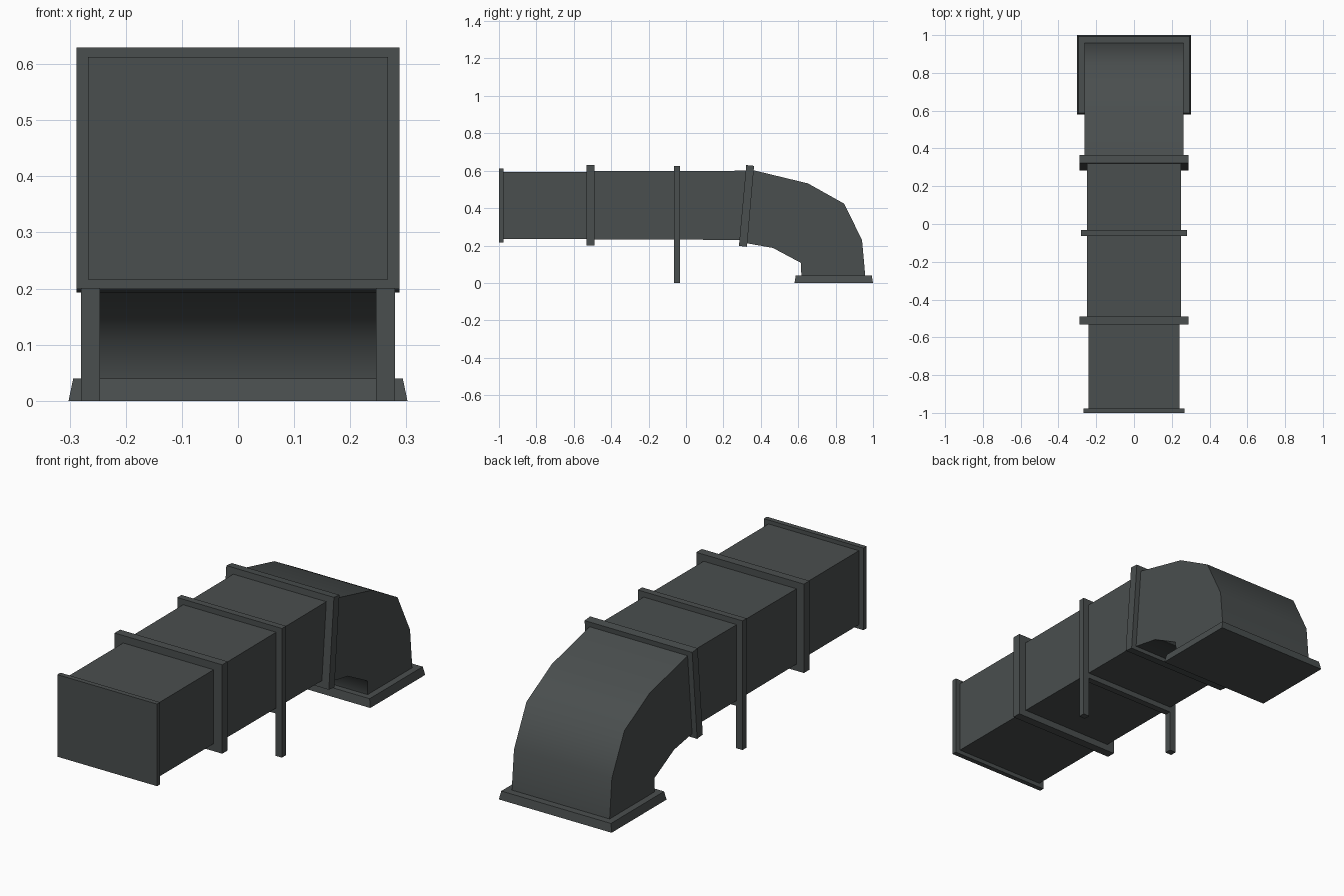
import bpy, bmesh, math

if "Cube" in bpy.data.objects:
    bpy.data.objects.remove(bpy.data.objects["Cube"])

metal = bpy.data.materials.new("dark grey metal")
metal.diffuse_color = (0.068, 0.077, 0.077, 1)
metal.use_nodes = True
metal.node_tree.nodes["Principled BSDF"].inputs["Base Color"].default_value = metal.diffuse_color


def make(name, bm):
    bmesh.ops.recalc_face_normals(bm, faces=bm.faces)
    me = bpy.data.meshes.new(name)
    bm.to_mesh(me)
    bm.free()
    ob = bpy.data.objects.new(name, me)
    bpy.context.collection.objects.link(ob)
    me.materials.append(metal)
    return ob


def extrude_profile(name, pts, half_width):
    """Side profile (y, z) extruded across x."""
    bm = bmesh.new()
    a = [bm.verts.new((-half_width, y, z)) for y, z in pts]
    b = [bm.verts.new((half_width, y, z)) for y, z in pts]
    bm.faces.new(a)
    bm.faces.new(b)
    for i in range(len(pts)):
        j = (i + 1) % len(pts)
        bm.faces.new((a[i], a[j], b[j], b[i]))
    return make(name, bm)


def box(name, x0, x1, y0, y1, z0, z1):
    bm = bmesh.new()
    bmesh.ops.create_cube(bm, size=1)
    for v in bm.verts:
        v.co = (x1 if v.co.x > 0 else x0,
                y1 if v.co.y > 0 else y0,
                z1 if v.co.z > 0 else z0)
    return make(name, bm)


# straight duct sections
box("front_duct", -0.242, 0.242, -0.98, -0.51, 0.236, 0.594)
extrude_profile("rear_duct", [(-0.51, 0.233), (0.305, 0.230),
                              (0.345, 0.600), (-0.51, 0.597)], 0.249)

# end cap and joint flanges
box("end_cap", -0.267, 0.267, -1.0, -0.976, 0.216, 0.613)
box("joint_flange", -0.288, 0.288, -0.532, -0.49, 0.20, 0.63)
extrude_profile("tilted_flange", [(0.283, 0.198), (0.326, 0.193),
                                  (0.364, 0.626), (0.322, 0.630)], 0.288)

# support frame: band around the duct with two legs
box("support_top", -0.28, 0.28, -0.064, -0.032, 0.59, 0.625)
box("support_bottom", -0.28, 0.28, -0.064, -0.032, 0.205, 0.24)
for side, name in ((-1, "left_leg"), (1, "right_leg")):
    x = sorted((side * 0.246, side * 0.28))
    box(name, x[0], x[1], -0.064, -0.032, 0.0, 0.625)

# downward elbow, smooth along the bend
elbow = extrude_profile("elbow", [
    (0.326, 0.212), (0.465, 0.187), (0.615, 0.107), (0.617, 0.02),
    (0.960, 0.02), (0.941, 0.230), (0.845, 0.424), (0.652, 0.532),
    (0.362, 0.602)], 0.262)
bpy.context.view_layer.objects.active = elbow
elbow.select_set(True)
bpy.ops.object.shade_smooth_by_angle(angle=math.radians(70))

# tapered floor flange
base = box("floor_flange", -0.302, 0.302, 0.58, 1.0, 0.0, 0.04)
for v in base.data.vertices:
    if v.co.z > 0.02:
        v.co.x *= 0.972
        v.co.y += 0.007 if v.co.y < 0.8 else -0.007
